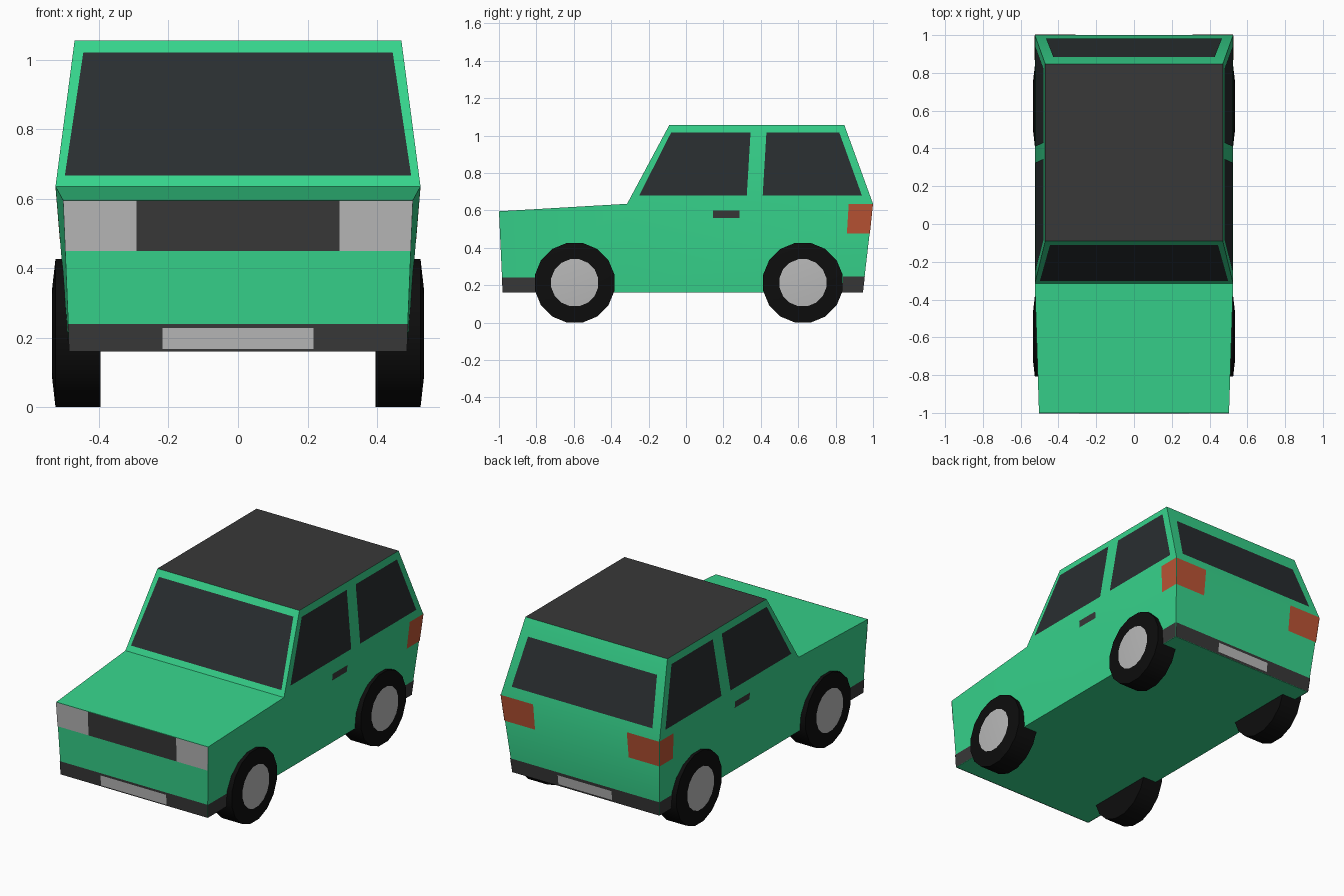
import bpy, bmesh, math
from mathutils import Matrix

if "Cube" in bpy.data.objects:
    bpy.data.objects.remove(bpy.data.objects["Cube"])


def material(name, rgb):
    m = bpy.data.materials.new(name)
    m.diffuse_color = (*rgb, 1)
    m.use_nodes = True
    m.node_tree.nodes["Principled BSDF"].inputs["Base Color"].default_value = m.diffuse_color
    return m


GREEN = material("green_paint", (0.037, 0.65, 0.26))
DARK = material("dark_trim", (0.04, 0.04, 0.04))
GLASS = material("dark_glass", (0.022, 0.027, 0.029))
SILVER = material("silver", (0.48, 0.48, 0.48))
RED = material("red_lens", (0.5, 0.09, 0.035))
RUBBER = material("rubber", (0.004, 0.004, 0.004))

BOT, BELT, ROOF = 0.16, 0.635, 1.055


def add_object(name, bm, mats, smooth=False):
    me = bpy.data.meshes.new(name)
    bm.to_mesh(me)
    bm.free()
    for m in mats:
        me.materials.append(m)
    ob = bpy.data.objects.new(name, me)
    bpy.context.collection.objects.link(ob)
    if smooth:
        bpy.ops.object.select_all(action='DESELECT')
        ob.select_set(True)
        bpy.context.view_layer.objects.active = ob
        bpy.ops.object.shade_smooth_by_angle(angle=math.radians(30))
    return ob


# Body shell: side profile as (half width, y, z), bridged left to right
profile = [(0.485, -0.98, BOT), (0.503, -1.0, 0.595), (0.525, -0.315, BELT),
           (0.47, -0.09, ROOF), (0.47, 0.847, ROOF), (0.525, 1.0, BELT),
           (0.485, 0.945, BOT), (0.485, -0.315, BOT)]
bm = bmesh.new()
sides = [[bm.verts.new((s * x, y, z)) for x, y, z in profile] for s in (1, -1)]
n = len(profile)
for i in range(n):
    j = (i + 1) % n
    f = bm.faces.new((sides[0][i], sides[0][j], sides[1][j], sides[1][i]))
    f.material_index = 1 if i == 3 else 0
for v in sides:
    for idx in ((0, 1, 2, 7), (7, 2, 5, 6), (2, 3, 4, 5)):
        bm.faces.new([v[k] for k in idx])
bmesh.ops.recalc_face_normals(bm, faces=bm.faces)
add_object("body", bm, [GREEN, DARK], smooth=True)


# Body surface functions used to lay flush panels
def front_y(z):
    if z > BELT:
        return -0.315 + 0.225 * (z - BELT) / (ROOF - BELT)
    return -0.98 - 0.02 * (z - BOT) / 0.435


def rear_y(z):
    if z > BELT:
        return 1.0 - 0.153 * (z - BELT) / (ROOF - BELT)
    return 0.945 + 0.055 * (z - BOT) / (BELT - BOT)


def side_x(y, z):
    if z > BELT:
        return 0.525 - 0.055 * (z - BELT) / (ROOF - BELT)
    s = max(0, (-0.315 - y) / 0.685)
    return 0.485 + (0.04 - 0.022 * s) * (z - BOT) / (BELT - 0.04 * s - BOT)


def panel(name, where, pts, mat, lift=0.003, mirror=False):
    """Flat panel on the front, rear or side; points run anticlockwise."""
    if where == "front":
        co = [(x, front_y(z) - lift, z) for x, z in pts]
    elif where == "rear":
        co = [(x, rear_y(z) + lift, z) for x, z in reversed(pts)]
    else:
        co = [(side_x(y, z) + lift, y, z) for y, z in pts]
    bm = bmesh.new()
    bm.faces.new([bm.verts.new(c) for c in co])
    ob = add_object(name, bm, [mat])
    if mirror:
        ob.modifiers.new("mirror", 'MIRROR')


def box(a0, z0, a1, z1):
    return [(a0, z0), (a1, z0), (a1, z1), (a0, z1)]


def taper(w0, z0, w1, z1):
    return [(-w0, z0), (w0, z0), (w1, z1), (-w1, z1)]


# Windows
panel("windscreen", "front", taper(0.498, 0.667, 0.445, 1.02), GLASS)
panel("rear_window", "rear", taper(0.466, 0.69, 0.427, 0.962), GLASS)
panel("front_side_window", "side",
      [(-0.25, 0.68), (0.325, 0.68), (0.345, 1.015), (-0.08, 1.015)], GLASS, mirror=True)
panel("rear_side_window", "side",
      [(0.41, 0.68), (0.94, 0.68), (0.82, 1.015), (0.43, 1.015)], GLASS, mirror=True)

# Front details
panel("grille", "front", box(-0.292, 0.45, 0.292, 0.594), DARK)
panel("headlight", "front", [(0.292, 0.45), (0.497, 0.45), (0.503, 0.594), (0.292, 0.594)],
      SILVER, mirror=True)
panel("front_bumper", "front", taper(0.486, BOT, 0.489, 0.24), DARK)
panel("front_plate", "front", box(-0.217, 0.168, 0.217, 0.228), SILVER, lift=0.006)

# Rear details
panel("tail_light", "rear", [(0.31, 0.475), (0.512, 0.475), (0.525, 0.633), (0.31, 0.633)],
      RED, mirror=True)
panel("rear_bumper", "rear", taper(0.486, BOT, 0.492, 0.245), DARK)
panel("rear_plate", "rear", box(-0.178, 0.172, 0.178, 0.228), SILVER, lift=0.006)

# Side details
panel("tail_light_side", "side",
      [(0.86, 0.475), (0.983, 0.475), (1.0, 0.635), (0.87, 0.635)], RED, mirror=True)
panel("front_bumper_side", "side",
      [(-0.981, BOT), (-0.8, BOT), (-0.8, 0.24), (-0.984, 0.24)], DARK, mirror=True)
panel("rear_bumper_side", "side",
      [(0.835, BOT), (0.946, BOT), (0.956, 0.245), (0.84, 0.245)], DARK, mirror=True)
panel("door_handle", "side", box(0.145, 0.56, 0.285, 0.6), DARK, mirror=True)


# Wheels: 16-sided rings lofted outwards, closed by a silver hub face
def wheel(name, y):
    bm = bmesh.new()
    seg, rings = 16, []
    for x, r in ((0.395, 0.217), (0.525, 0.217), (0.535, 0.128)):
        ring = []
        for k in range(seg):
            a = 2 * math.pi * (k + 0.5) / seg
            ring.append(bm.verts.new((x, y + r * math.cos(a), 0.213 + r * math.sin(a))))
        rings.append(ring)
    for a, b in zip(rings, rings[1:]):
        for k in range(seg):
            m = (k + 1) % seg
            bm.faces.new((a[k], a[m], b[m], b[k]))
    bm.faces.new(rings[0])
    bm.faces.new(rings[-1]).material_index = 1
    bmesh.ops.recalc_face_normals(bm, faces=bm.faces)
    ob = add_object(name, bm, [RUBBER, SILVER], smooth=True)
    ob.modifiers.new("mirror", 'MIRROR')


wheel("front_wheels", -0.595)
wheel("rear_wheels", 0.625)
